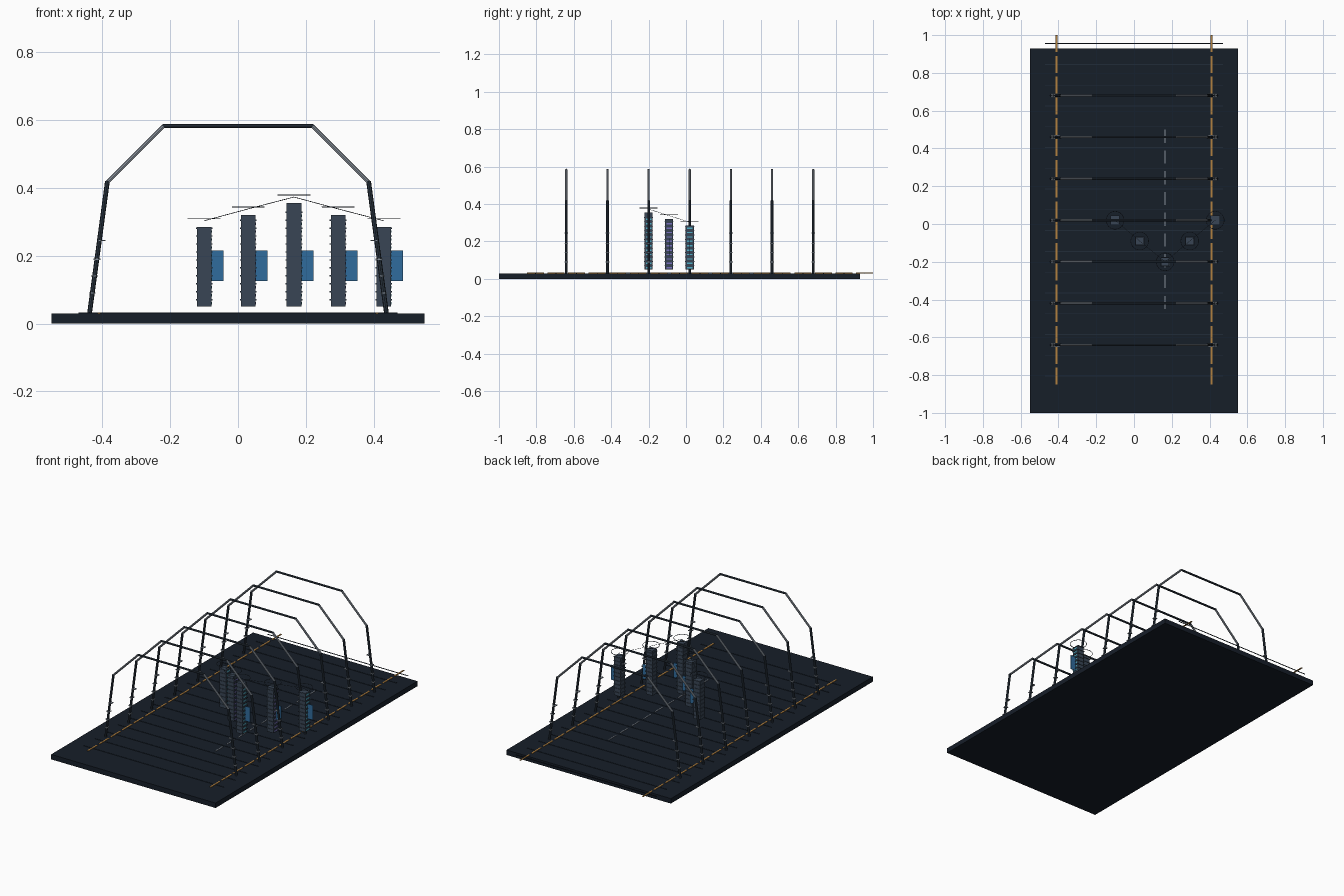
import bpy, bmesh, math
from mathutils import Vector, Matrix

if "Cube" in bpy.data.objects:
    bpy.data.objects.remove(bpy.data.objects["Cube"])


def material(name, rgb):
    m = bpy.data.materials.new(name)
    m.diffuse_color = (*rgb, 1)
    m.use_nodes = True
    m.node_tree.nodes["Principled BSDF"].inputs["Base Color"].default_value = m.diffuse_color
    return m


FLOOR = material("floor_navy", (.008, .013, .022))
SEAM = material("seam_blue", (.015, .025, .04))
DARK = material("dark_slate", (.025, .038, .055))
SLATE = material("tower_slate", (.04, .06, .09))
GREY = material("pale_steel", (.27, .31, .36))
AMBER = material("amber", (.45, .22, .05))
BLUE = material("panel_blue", (.03, .15, .34))
CYAN = material("cyan_light", (.08, .45, .6))
VIOLET = material("violet_light", (.2, .17, .55))


class Part:
    """Collects primitives into one mesh object."""

    def __init__(self):
        self.bm = bmesh.new()

    def box(self, centre, size):
        bmesh.ops.create_cube(self.bm, size=1, matrix=Matrix.Translation(centre)
                              @ Matrix.Diagonal((*size, 1)))

    def rod(self, a, b, r, sides=8):
        a, b = Vector(a), Vector(b)
        d = b - a
        rot = d.to_track_quat('Z', 'Y').to_matrix().to_4x4()
        bmesh.ops.create_cone(self.bm, cap_ends=True, segments=sides, radius1=r, radius2=r,
                              depth=d.length, matrix=Matrix.Translation((a + b) / 2) @ rot)

    def done(self, name, mat):
        me = bpy.data.meshes.new(name)
        self.bm.to_mesh(me)
        self.bm.free()
        me.materials.append(mat)
        ob = bpy.data.objects.new(name, me)
        bpy.context.collection.objects.link(ob)
        return ob


# Deck slab
deck = Part()
deck.box((0, -.035, .015), (1.1, 1.93, .03))
deck.done("deck", FLOOR)

# Floor seams and edge dashes, overhanging the back edge of the deck
seams, dashes = Part(), Part()
for i in range(17):
    y = -.805 + .11 * i
    seams.box((0, y, .031), (.94, .004, .003))
    for s in (-1, 1):
        dashes.box((s * .41, y, .0315), (.009, .09, .003))
seams.done("floor_seams", SEAM)
dashes.done("edge_dashes", AMBER)

# Centre line running beneath the middle tower
line = Part()
for i in range(9):
    line.box((.165, -.415 + .11 * i, .0315), (.005, .07, .003))
line.done("centre_line", GREY)

# Arched ribs: leaning post, sloped shoulder, flat ridge beam
for i in range(7):
    y = -.64 + .22 * i
    posts, shoulders, lamps = Part(), Part(), Part()
    for s in (-1, 1):
        posts.rod((s * .438, y, .028), (s * .385, y, .42), .007)
        shoulders.rod((s * .386, y, .416), (s * .22, y, .582), .006)
        for z, inset in ((.09, 0), (.14, 0), (.19, 0), (.245, .008)):
            x = .438 - .053 * (z - .028) / .392 - inset
            lamps.box((s * x, y, z), (.02, .02, .004))
    posts.rod((-.222, y, .583), (.222, y, .583), .006)
    posts.done("rib_posts_and_ridge", DARK)
    shoulders.done("rib_shoulders", GREY)
    lamps.done("post_clips", GREY)

# Towers in a V formation, tallest at the point
STEP = .0235
towers = [(-.10, .02, .285), (.03, -.09, .32), (.165, -.20, .355),
          (.295, -.09, .32), (.43, .02, .285)]
for i, (x, y, top) in enumerate(towers):
    core, slats, lights, panel = Part(), Part(), Part(), Part()
    core.box((x, y, (top + .05) / 2), (.043, .043, top - .05))
    core.done("tower_core", SLATE)
    for k in range(int((top - .05) / STEP)):
        z = .05 + STEP * (k + .5)
        slats.box((x, y, z + STEP * .35), (.049, .049, .004))
        lights.box((x + .0215, y, z - .002), (.003, .03, .007))
    slats.done("tower_slats", SLATE)
    lights.done("tower_lights", VIOLET if i % 2 else CYAN)

    # Side fin
    panel.box((x + .039, y, .17), (.036, .002, .09))
    panel.done("tower_side_panel", BLUE)

    # Halo above the roof
    bpy.ops.mesh.primitive_torus_add(location=(x, y, top + .024), major_radius=.047,
                                     minor_radius=.0016, major_segments=32, minor_segments=6)
    halo = bpy.context.object
    halo.name = "tower_halo"
    halo.data.materials.append(SLATE)
    bpy.ops.object.shade_smooth_by_angle()

# Cable joining the tower tops
cable = Part()
for (x0, y0, z0), (x1, y1, z1) in zip(towers, towers[1:]):
    cable.rod((x0, y0, z0 + .018), (x1, y1, z1 + .018), .001, 6)
cable.done("tower_cable", DARK)
